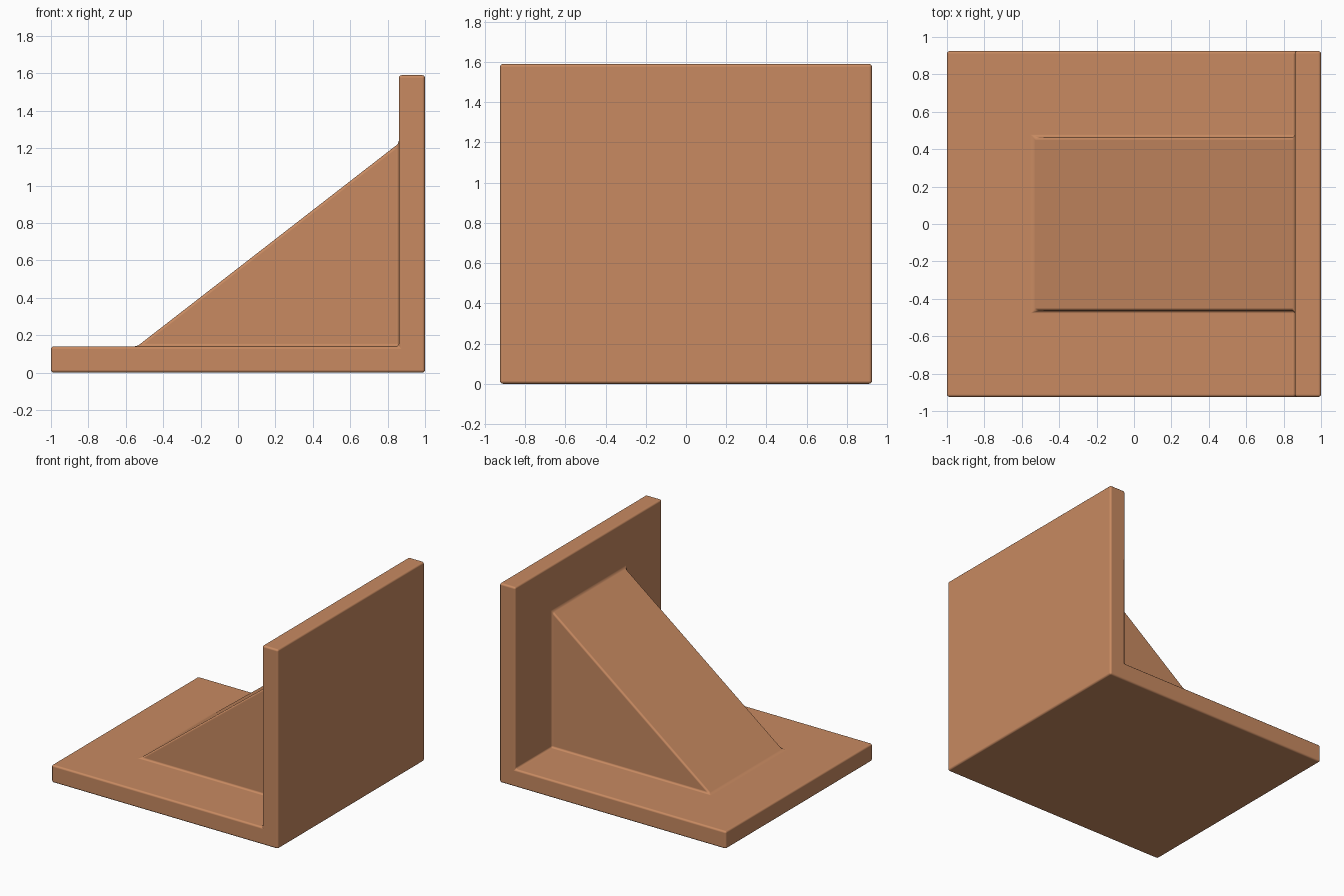
import bpy
import bmesh
from math import radians

default = bpy.data.objects.get("Cube")
if default:
    bpy.data.objects.remove(default, do_unlink=True)

# Single clay-brown colour
clay = bpy.data.materials.new("clay_brown")
clay.use_nodes = True
colour = (0.58, 0.255, 0.12, 1)
clay.diffuse_color = colour
bsdf = next(n for n in clay.node_tree.nodes if n.type == 'BSDF_PRINCIPLED')
bsdf.inputs["Base Color"].default_value = colour


def extrude_profile(name, profile, half_width):
    """Extrude an x-z outline along y, centred on y = 0."""
    bm = bmesh.new()
    face = bm.faces.new([bm.verts.new((x, -half_width, z)) for x, z in profile])
    geom = bmesh.ops.extrude_face_region(bm, geom=[face])["geom"]
    moved = [v for v in geom if isinstance(v, bmesh.types.BMVert)]
    bmesh.ops.translate(bm, verts=moved, vec=(0, 2 * half_width, 0))
    bmesh.ops.recalc_face_normals(bm, faces=bm.faces)
    mesh = bpy.data.meshes.new(name)
    bm.to_mesh(mesh)
    bm.free()
    mesh.materials.append(clay)
    obj = bpy.data.objects.new(name, mesh)
    bpy.context.collection.objects.link(obj)
    return obj


# Base plate and upright wall in one L-shaped profile
bracket = extrude_profile("bracket", [
    (-1, 0), (1, 0), (1, 1.59), (0.86, 1.59), (0.86, 0.14), (-1, 0.14)], 0.925)

# Sloping support, sunk into both plates
wedge = extrude_profile("support_wedge", [
    (-0.63, 0.07), (0.93, 0.07), (0.93, 1.28)], 0.463)

# Fuse the parts, then round every edge and inner corner
union = bracket.modifiers.new("fuse_wedge", 'BOOLEAN')
union.operation = 'UNION'
union.solver = 'EXACT'
union.object = wedge
bpy.ops.object.select_all(action='DESELECT')
bracket.select_set(True)
bpy.context.view_layer.objects.active = bracket
bpy.ops.object.modifier_apply(modifier=union.name)
bpy.data.objects.remove(wedge, do_unlink=True)

bpy.ops.object.shade_smooth()
bevel = bracket.modifiers.new("soft_edges", 'BEVEL')
bevel.width = 0.015
bevel.segments = 3
bevel.limit_method = 'ANGLE'
bevel.angle_limit = radians(30)
bevel.harden_normals = True
